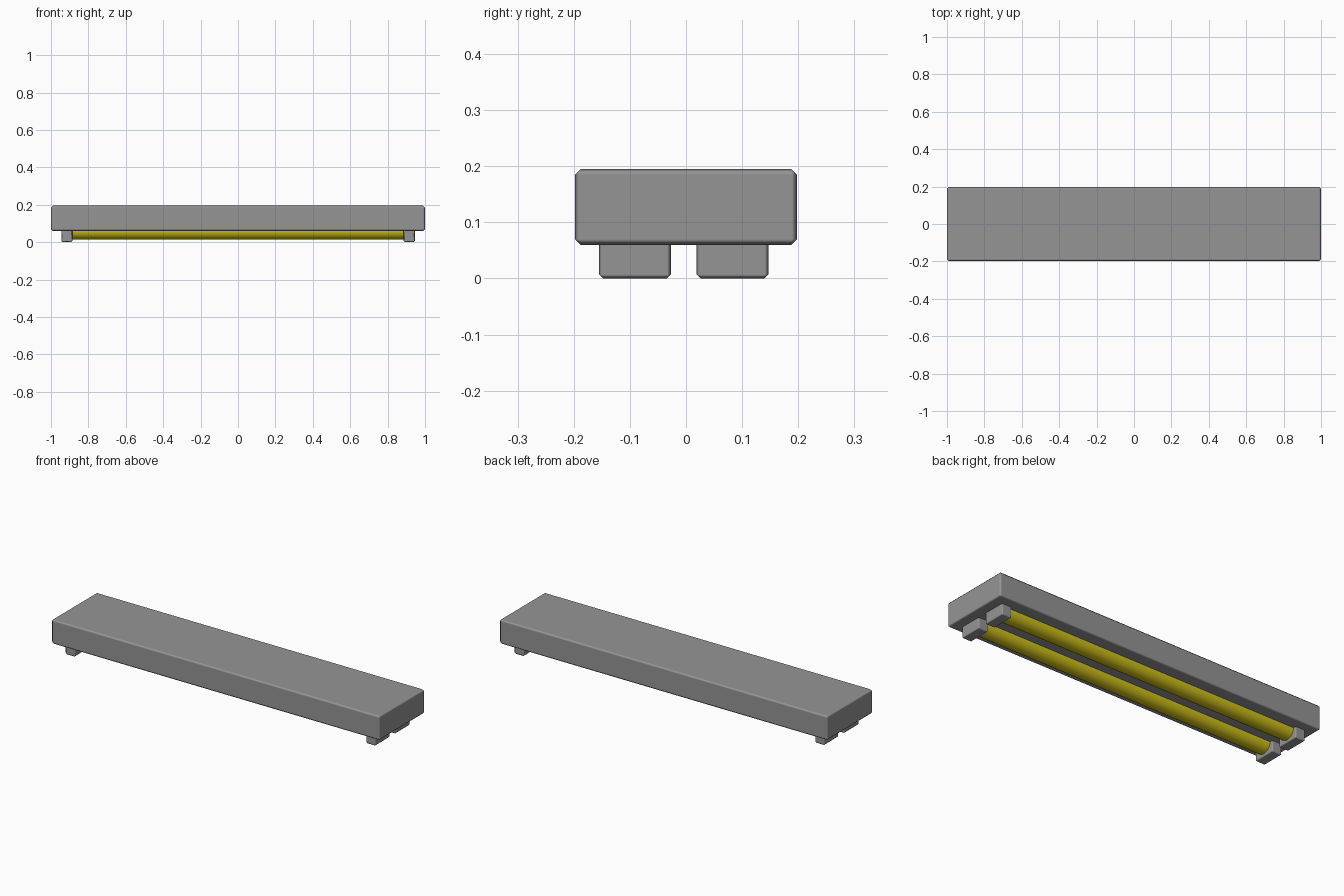
import bpy, math

if "Cube" in bpy.data.objects:
    bpy.data.objects.remove(bpy.data.objects["Cube"])


def material(name, rgb):
    mat = bpy.data.materials.new(name)
    mat.diffuse_color = (*rgb, 1)
    mat.use_nodes = True
    mat.node_tree.nodes["Principled BSDF"].inputs["Base Color"].default_value = mat.diffuse_color
    return mat


def chamfered_box(name, lo, hi, chamfer):
    """Box between two corners, single-segment bevel, flat faces kept flat."""
    centre = [(a + b) / 2 for a, b in zip(lo, hi)]
    bpy.ops.mesh.primitive_cube_add(size=1, location=centre)
    obj = bpy.context.object
    obj.name = name
    obj.scale = [b - a for a, b in zip(lo, hi)]
    bpy.ops.object.transform_apply(location=False, rotation=False, scale=True)
    bpy.ops.object.shade_smooth()
    bevel = obj.modifiers.new("chamfer", 'BEVEL')
    bevel.width = chamfer
    bevel.segments = 1
    bevel.harden_normals = True
    obj.data.materials.append(dark_grey)
    return obj


dark_grey = material("dark_grey", (0.3, 0.3, 0.3))
yellow = material("tube_yellow", (0.65, 0.55, 0.01))

# Ceiling housing
chamfered_box("housing", (-1, -0.198, 0.06), (1, 0.198, 0.195), 0.01)

# Two lamp tubes, each held by a socket at both ends
for row, y in (("front", -0.091), ("back", 0.083)):
    for side, sx in (("left", -1), ("right", 1)):
        x0, x1 = sorted((sx * 0.945, sx * 0.885))
        chamfered_box(f"{row}_{side}_socket",
                      (x0, y - 0.064, 0), (x1, y + 0.064, 0.07), 0.007)
    bpy.ops.mesh.primitive_cylinder_add(
        vertices=32, radius=0.048, depth=1.79,
        location=(0, y, 0.062), rotation=(0, math.pi / 2, 0))
    tube = bpy.context.object
    tube.name = f"{row}_tube"
    bpy.ops.object.shade_smooth_by_angle(angle=math.radians(50))
    tube.data.materials.append(yellow)
